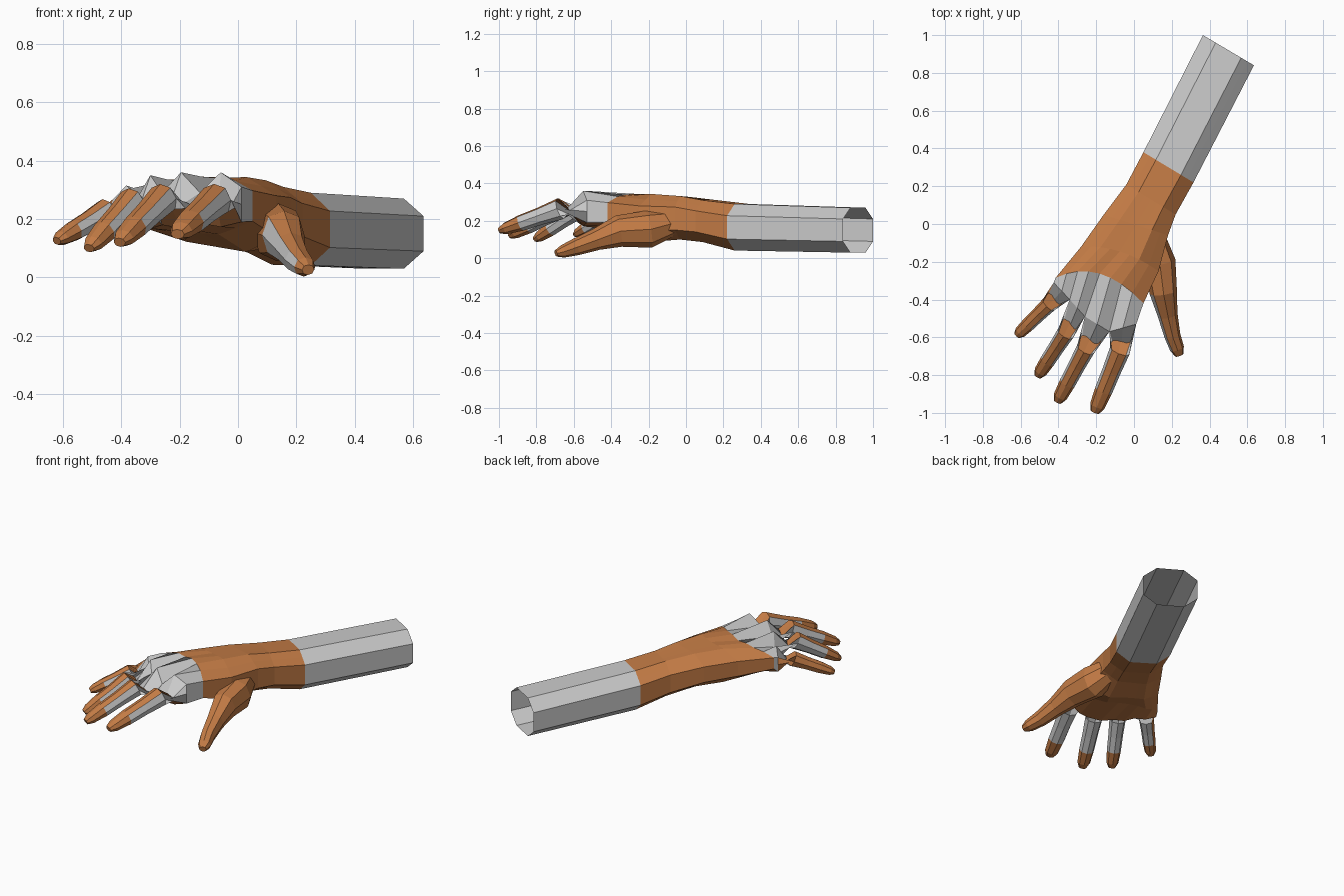
import bpy, bmesh
from mathutils import Vector

if "Cube" in bpy.data.objects:
    bpy.data.objects.remove(bpy.data.objects["Cube"])

orange = bpy.data.materials.new("orange")
orange.diffuse_color = (0.55, 0.2, 0.06, 1)
orange.use_nodes = True
orange.node_tree.nodes["Principled BSDF"].inputs["Base Color"].default_value = orange.diffuse_color


def finish(bm, name):
    bmesh.ops.recalc_face_normals(bm, faces=bm.faces)
    mesh = bpy.data.meshes.new(name)
    bm.to_mesh(mesh)
    bm.free()
    mesh.materials.append(None)
    mesh.materials.append(orange)
    obj = bpy.data.objects.new(name, mesh)
    bpy.context.collection.objects.link(obj)
    return obj


def bridge(bm, a, b, is_orange):
    n = len(a)
    for j in range(n):
        k = (j + 1) % n
        f = bm.faces.new((a[j], a[k], b[k], b[j]))
        f.material_index = int(is_orange(j))


def arm_ring(bm, left, right, top, bottom, bow=0.0, bump=0.0, corner=0.5):
    """Octagonal section sampled with 9 top, 9 bottom and 2 side points."""
    def point(u, s):
        t = (u + 1) / 2
        zt = top[0] + (top[1] - top[0]) * t
        zb = bottom[0] + (bottom[1] - bottom[0]) * t
        h = s * min(1, corner + (1 - abs(u)) * 2 * (1 - corner))
        x = left[0] + (right[0] - left[0]) * t
        y = left[1] + (right[1] - left[1]) * t + bow * (1 - u * u)
        z = (zt + zb) / 2 + h * (zt - zb) / 2
        if s > 0 and round((u + 1) * 4) % 2:
            z += bump
        return bm.verts.new((x, y, z))
    us = [i / 4 - 1 for i in range(9)]
    return ([point(u, 1) for u in us] + [point(1, 0)]
            + [point(u, -1) for u in reversed(us)] + [point(-1, 0)])


SECTION = [(-0.72, 0.72), (0, 1), (0.72, 0.72), (1, 0),
           (0.72, -0.75), (0, -1), (-0.72, -0.75), (-1, 0)]


def digit_ring(bm, c, d, hw, hh):
    d = d.normalized()
    side = Vector((-d.y, d.x, 0)).normalized()
    up = side.cross(d)
    return [bm.verts.new(c + side * hw * a + up * hh * b) for a, b in SECTION]


# Forearm and palm sections: left xy, right xy, top z (l, r), bottom z (l, r), bow, bump
sections = [
    ((0.365, 1.0), (0.635, 0.84), (0.27, 0.27), (0.03, 0.03), 0, 0),
    ((0.05, 0.38), (0.315, 0.22), (0.29, 0.29), (0.045, 0.04), 0, 0),
    ((-0.04, 0.21), (0.22, 0.05), (0.31, 0.31), (0.09, 0.085), 0, 0),
    ((-0.16, 0.05), (0.18, -0.06), (0.325, 0.335), (0.13, 0.09), 0, 0),
    ((-0.28, -0.12), (0.13, -0.25), (0.325, 0.35), (0.14, 0.07), 0.04, 0),
    ((-0.415, -0.285), (0.05, -0.42), (0.31, 0.35), (0.17, 0.14), 0.09, 0.01),
]

# Forearm, open at the elbow end
bm = bmesh.new()
bridge(bm, arm_ring(bm, *sections[0]), arm_ring(bm, *sections[1]), lambda j: False)
finish(bm, "forearm")

# Palm
bm = bmesh.new()
rings = [arm_ring(bm, *s) for s in sections[1:]]
for a, b in zip(rings, rings[1:]):
    bridge(bm, a, b, lambda j: True)

# Knuckle row: webs between the fingers, with arched finger roots between them
webs = [(-0.425, -0.31, 0.27, 0.18), (-0.34, -0.40, 0.28, 0.18),
        (-0.26, -0.49, 0.29, 0.18), (-0.13, -0.57, 0.29, 0.185),
        (0.012, -0.53, 0.31, 0.19)]
crowns = [0.315, 0.35, 0.36, 0.36]
tops, bots = [], []
for i, (x, y, zt, zb) in enumerate(webs):
    tops.append((x, y, zt))
    bots.append((x, y, zb))
    if i < 4:
        mx, my = (x + webs[i + 1][0]) / 2, (y + webs[i + 1][1]) / 2
        tops.append((mx, my, crowns[i]))
        bots.append((mx, my, zb - 0.012))
mids = [bm.verts.new((x, y, (zt + zb) / 2)) for x, y, zt, zb in webs]
tops = [bm.verts.new(p) for p in tops]
bots = [bm.verts.new(p) for p in bots]
knuckles = tops + [mids[4]] + bots[::-1] + [mids[0]]
bridge(bm, rings[-1], knuckles, lambda j: 10 <= j < 18)

# Fingers: middle joint, tip, half width, half height (little finger first)
fingers = [
    ((-0.45, -0.425, 0.225), (-0.62, -0.59, 0.125), 0.043, 0.047),
    ((-0.36, -0.575, 0.26), (-0.51, -0.805, 0.1), 0.047, 0.052),
    ((-0.255, -0.66, 0.27), (-0.405, -0.94, 0.12), 0.05, 0.055),
    ((-0.075, -0.67, 0.265), (-0.207, -0.995, 0.148), 0.055, 0.058),
]
steps = [(0, 1, 1), (0.33, 0.9, 0.82), (0.65, 0.86, 0.75), (0.9, 0.74, 0.55), (1, 0.45, 0.3)]
for f, (joint, tip, hw, hh) in enumerate(fingers):
    i = 2 * f
    prev = [tops[i], tops[i + 1], tops[i + 2], mids[f + 1],
            bots[i + 2], bots[i + 1], bots[i], mids[f]]
    joint, tip = Vector(joint), Vector(tip)
    for k, (t, w, h) in enumerate(steps):
        ring = digit_ring(bm, joint.lerp(tip, t), tip - joint, hw * w, hh * h)
        bridge(bm, prev, ring,
               lambda j: k >= 3 or j in (4, 5) or (f == 0 and j in (6, 7)))
        prev = ring
    bm.faces.new(prev).material_index = 1
finish(bm, "hand")

# Thumb, rooted inside the palm, grey along its inner side
thumb = [((0.10, -0.03, 0.20), 0.05, 0.06), ((0.135, -0.2, 0.155), 0.085, 0.1),
         ((0.155, -0.36, 0.145), 0.073, 0.085), ((0.178, -0.48, 0.10), 0.053, 0.058),
         ((0.203, -0.59, 0.06), 0.043, 0.046), ((0.228, -0.66, 0.036), 0.038, 0.034),
         ((0.24, -0.695, 0.026), 0.022, 0.018)]
bm = bmesh.new()
pts = [Vector(p) for p, _, _ in thumb]
prev = None
for k, (_, hw, hh) in enumerate(thumb):
    d = pts[min(k + 1, len(pts) - 1)] - pts[max(k - 1, 0)]
    ring = digit_ring(bm, pts[k], d, hw, hh)
    if prev:
        bridge(bm, prev, ring, lambda j: j not in (6, 7) or k < 3 or k > 5)
    prev = ring
bm.faces.new(prev).material_index = 1
finish(bm, "thumb")
